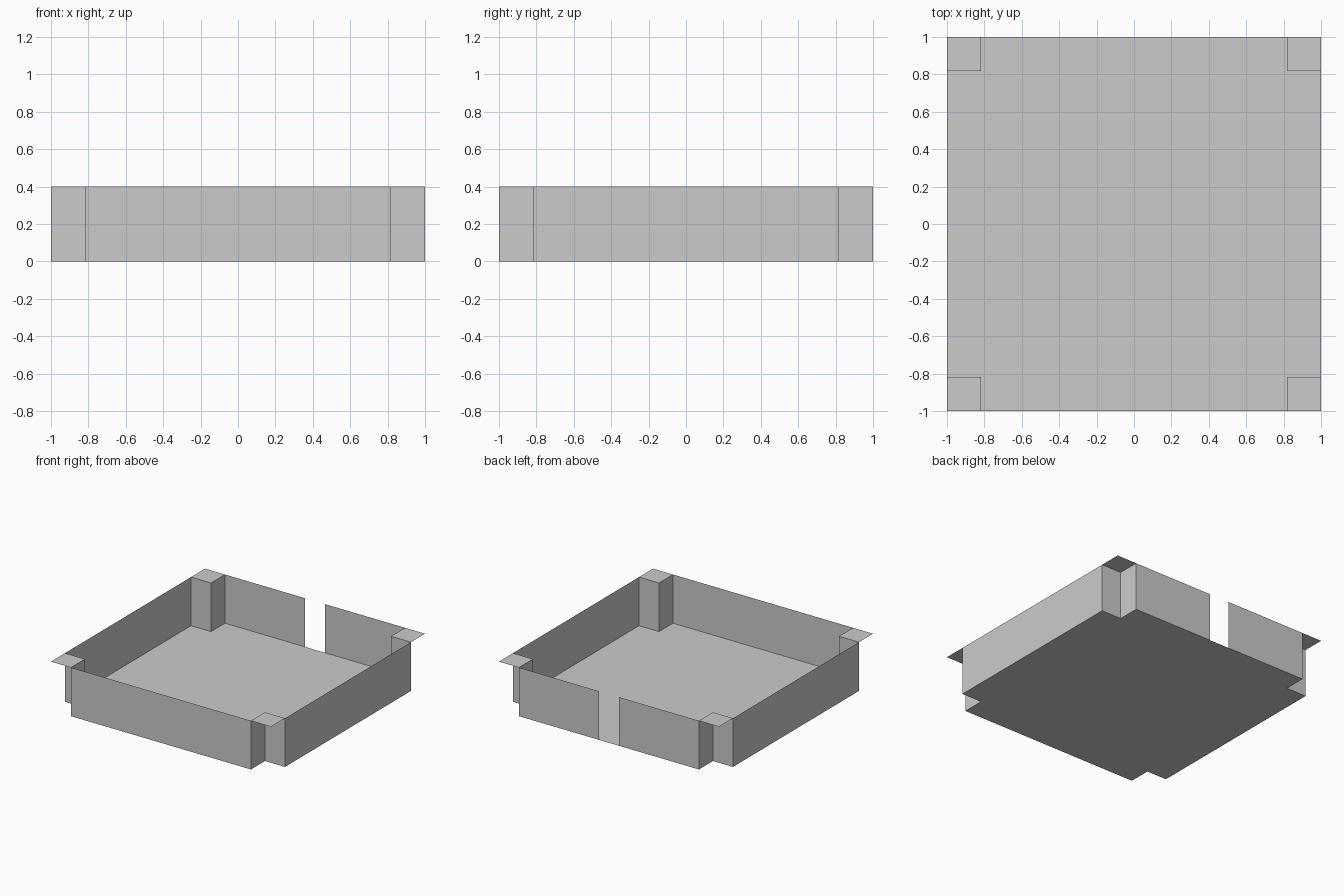
import bpy

if "Cube" in bpy.data.objects:
    bpy.data.objects.remove(bpy.data.objects["Cube"])

H = 0.4            # wall height
U = 2 / 11         # grid unit: notch size and gap width
N = 1 - U          # inner edge of the corner notch


def sheet(name, verts, faces):
    mesh = bpy.data.meshes.new(name)
    mesh.from_pydata(verts, [], faces)
    obj = bpy.data.objects.new(name, mesh)
    bpy.context.collection.objects.link(obj)
    return obj


def wall(name, path):
    # Vertical sheet raised along an open path of floor points
    n = len(path)
    verts = [(x, y, 0) for x, y in path] + [(x, y, H) for x, y in path]
    return sheet(name, verts, [(i, i + 1, n + i + 1, n + i) for i in range(n - 1)])


# Floor outline, counter-clockwise: a square with notched corners
outline = []
quarter = [(-N, -1), (N, -1), (N, -N)]
for _ in range(4):
    outline += quarter
    quarter = [(-y, x) for x, y in quarter]
sheet("floor", [(x, y, 0) for x, y in outline], [tuple(range(len(outline)))])

# Side walls run around the outline, leaving a full-height gap in the back
back = 7           # outline index of the back wall's left end
loop = outline[back:] + outline[:back]
wall("side_walls", [(-U / 2, 1)] + loop + [(U / 2, 1)])

# Flat cap over each corner notch
for sx, sy, name in ((-1, -1, "front_left"), (1, -1, "front_right"),
                     (1, 1, "back_right"), (-1, 1, "back_left")):
    corner = [(N, N, H), (1, N, H), (1, 1, H), (N, 1, H)]
    face = (0, 1, 2, 3) if sx * sy > 0 else (3, 2, 1, 0)
    sheet(name + "_cap", [(sx * x, sy * y, z) for x, y, z in corner], [face])
